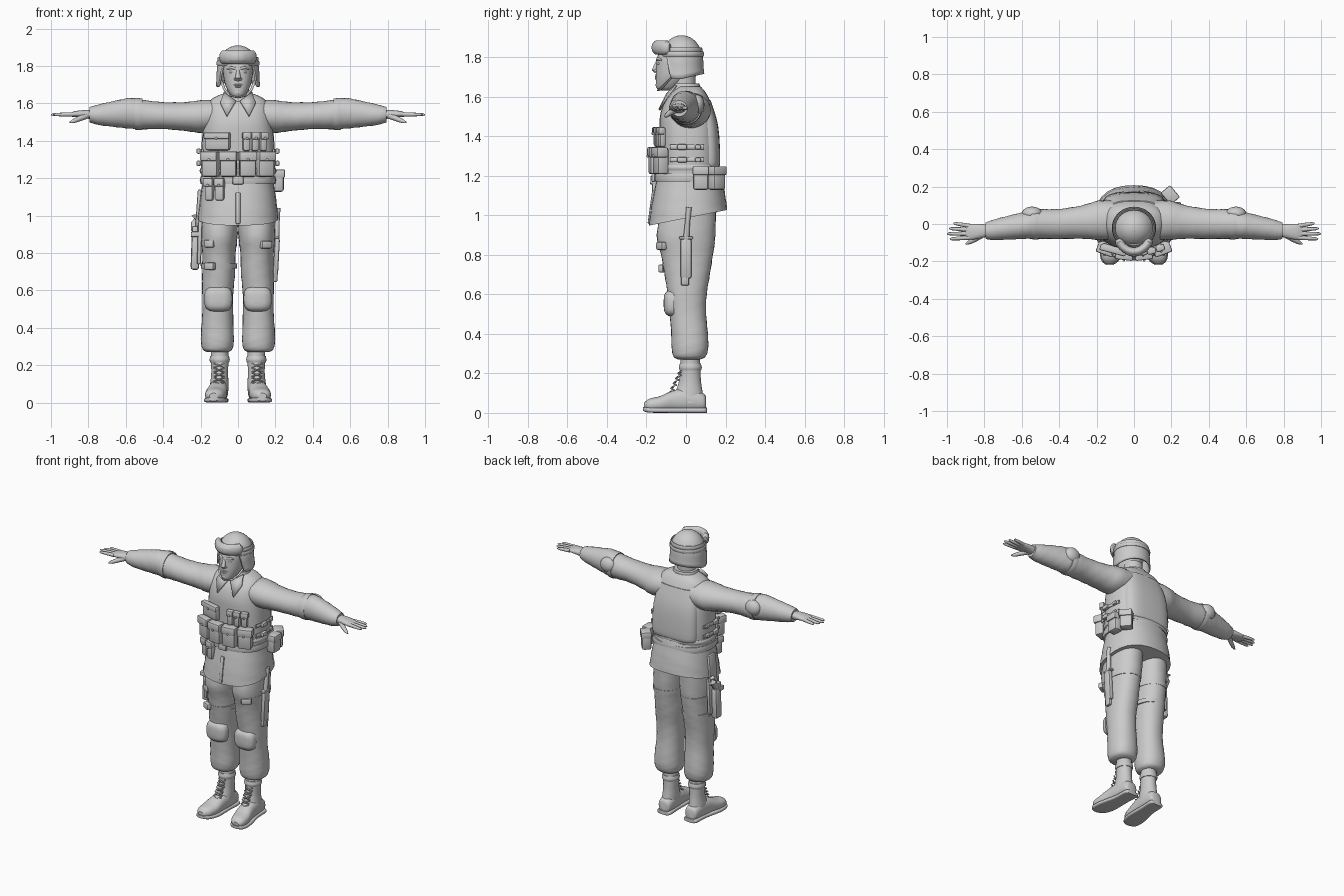
import bpy, bmesh
from math import sin, cos, pi, radians, copysign
from mathutils import Vector, Matrix, Euler

old_cube = bpy.data.objects.get("Cube")
if old_cube:
    bpy.data.objects.remove(old_cube, do_unlink=True)

grey = bpy.data.materials.new("plain grey")
grey.use_nodes = True
colour = (.6, .6, .6, 1)
grey.diffuse_color = colour
grey.node_tree.nodes["Principled BSDF"].inputs["Base Color"].default_value = colour


def finish(name, bm, mirror=False, angle=40):
    """Turn a bmesh into a smooth object, mirrored over x when asked."""
    bmesh.ops.recalc_face_normals(bm, faces=bm.faces)
    mesh = bpy.data.meshes.new(name)
    bm.to_mesh(mesh)
    bm.free()
    mesh.materials.append(grey)
    mesh.shade_smooth()
    mesh.set_sharp_from_angle(angle=radians(angle))
    obj = bpy.data.objects.new(name, mesh)
    bpy.context.collection.objects.link(obj)
    if mirror:
        mod = obj.modifiers.new("Mirror", "MIRROR")
        mod.use_mirror_merge = False
    return obj


def skin(bm, rings, caps=True):
    """Bridge closed rings of points with quads."""
    loops = [[bm.verts.new(p) for p in ring] for ring in rings]
    for low, high in zip(loops, loops[1:]):
        for i in range(len(low)):
            j = (i + 1) % len(low)
            bm.faces.new((low[i], low[j], high[j], high[i]))
    if caps:
        bm.faces.new(loops[0])
        bm.faces.new(loops[-1])


def smooth_rows(rows, steps):
    """Catmull-Rom interpolation through the section rows."""
    rows = [Vector(r) for r in rows]
    padded = [rows[0]] + rows + [rows[-1]]
    out = []
    for a, b, c, d in zip(padded, padded[1:], padded[2:], padded[3:]):
        for k in range(steps):
            t = k / steps
            out.append(b + (c - a) * (t / 2) + (a * 2 - b * 5 + c * 4 - d) * (t * t / 2)
                       + (b * 3 - a - c * 3 + d) * (t ** 3 / 2))
    return out + [rows[-1]]


def loft(name, axis, rows, power=2.0, mirror=False, shear=0, fold=0, steps=4, sides=28):
    """Rows are (position, centre a, centre b, radius a, radius b) along the axis."""
    rings = []
    for n, (t, a, b, ra, rb) in enumerate(smooth_rows(rows, steps)):
        ring = []
        for i in range(sides):
            ang = 2 * pi * i / sides
            bump = 1 + fold * sin(3 * ang + n * 1.3) * sin(n * .9 + ang)
            u = a + ra * bump * copysign(abs(cos(ang)) ** (2 / power), cos(ang))
            v = b + rb * bump * copysign(abs(sin(ang)) ** (2 / power), sin(ang))
            p = {"x": (t, u, v), "y": (u, t, v), "z": (u, v, t + shear * v)}[axis]
            ring.append(p)
        rings.append(ring)
    bm = bmesh.new()
    skin(bm, rings)
    return finish(name, bm, mirror)


def tube(name, points, radii, mirror=False, flat=1.0, sides=10):
    """Sweep an ellipse along points; flat scales its upright radius."""
    pts = [Vector(p) for p in points]
    rings = []
    for i, p in enumerate(pts):
        along = (pts[min(i + 1, len(pts) - 1)] - pts[max(i - 1, 0)]).normalized()
        guide = Vector((0, 1, 0)) if abs(along.z) > .9 else Vector((0, 0, 1))
        side = along.cross(guide).normalized()
        up = side.cross(along)
        r = radii[i] if isinstance(radii, (list, tuple)) else radii
        rings.append([p + side * r * cos(2 * pi * k / sides) + up * r * flat * sin(2 * pi * k / sides)
                      for k in range(sides)])
    bm = bmesh.new()
    skin(bm, rings)
    return finish(name, bm, mirror)


def box(name, centre, size, turn=(0, 0, 0), bevel=.008, mirror=False):
    rot = Euler([radians(d) for d in turn]).to_matrix().to_4x4()
    bm = bmesh.new()
    bmesh.ops.create_cube(bm, size=1, matrix=Matrix.Translation(centre) @ rot @ Matrix.Diagonal((*size, 1)))
    bmesh.ops.bevel(bm, geom=bm.edges[:], offset=min(bevel, min(size) * .4), segments=2,
                    profile=.5, affect="EDGES")
    return finish(name, bm, mirror)


def ball(name, centre, size, mirror=False):
    bm = bmesh.new()
    bmesh.ops.create_uvsphere(bm, u_segments=20, v_segments=12, radius=1,
                              matrix=Matrix.Translation(centre) @ Matrix.Diagonal((*size, 1)))
    return finish(name, bm, mirror)


def arc(cx, cy, rx, ry, z, start, end, count=16):
    """Points on a level arc; zero degrees faces the front."""
    angles = [radians(start + (end - start) * i / count) for i in range(count + 1)]
    return [(cx + rx * sin(a), cy - ry * cos(a), z) for a in angles]


# Jacket, vest and belt
loft("jacket_skirt", "z", [(.985, 0, .01, .216, .2), (1.08, 0, .01, .205, .186), (1.2, 0, .01, .188, .16)],
     2.3, shear=.2, fold=.012)
loft("vest", "z", [(1.17, 0, .01, .193, .15), (1.3, 0, .015, .198, .147), (1.42, 0, .012, .192, .146),
                   (1.5, 0, .008, .182, .14), (1.57, 0, .008, .17, .118), (1.62, 0, .015, .145, .085),
                   (1.65, 0, .015, .09, .06)], 2.6)
loft("back_panel", "z", [(1.24, 0, .1, .15, .06), (1.27, 0, .1, .165, .073), (1.45, 0, .09, .16, .073),
                         (1.58, 0, .07, .13, .055)], 3)
loft("vest_hem", "z", [(1.225, 0, .012, .2, .155), (1.24, 0, .012, .205, .159), (1.255, 0, .012, .2, .155)], 2.5)
loft("belt", "z", [(1.17, 0, .01, .2, .167), (1.19, 0, .01, .205, .171), (1.21, 0, .01, .2, .167)], 2.4, steps=1)
box("belt_buckle", (0, -.165, 1.19), (.06, .018, .045))
box("jacket_placket", (0, -.176, 1.04), (.025, .014, .17), (-8, 0, 0))
loft("collar", "z", [(1.6, 0, .005, .1, .085), (1.64, 0, 0, .083, .075), (1.665, 0, 0, .075, .068)], 2.2)

bm = bmesh.new()
bm.faces.new([bm.verts.new(p) for p in ((.012, -.1, 1.615), (.075, -.055, 1.66), (.095, -.1, 1.605),
                                        (.06, -.14, 1.535))])
flap = finish("collar_flap", bm, mirror=True)
flap.modifiers.new("Solidify", "SOLIDIFY").thickness = .012

# Arms, elbow pads and hands
loft("sleeve", "x", [(.1, .02, 1.54, .1, .08), (.19, .02, 1.53, .105, .088), (.28, .01, 1.53, .09, .076),
                     (.4, 0, 1.535, .08, .072), (.5, 0, 1.54, .078, .079), (.57, -.005, 1.547, .074, .082),
                     (.64, -.015, 1.545, .068, .072), (.74, -.03, 1.54, .056, .056),
                     (.78, -.035, 1.54, .047, .046), (.795, -.035, 1.54, .042, .04)],
     mirror=True, fold=.03)
ball("elbow_pad", (.545, .055, 1.56), (.055, .038, .05), mirror=True)
loft("elbow_strap", "x", [(.51, 0, 1.542, .082, .083), (.53, 0, 1.543, .083, .086), (.55, 0, 1.545, .08, .085)],
     mirror=True)
loft("palm", "x", [(.77, -.035, 1.54, .03, .026), (.82, -.038, 1.543, .038, .022),
                   (.87, -.042, 1.543, .042, .016), (.9, -.042, 1.54, .036, .01)], 2.3, mirror=True)
for i, tip in enumerate((.965, .988, 1, .985)):
    base = Vector((.88, -.01 - .021 * i, 1.542))
    end = Vector((tip, .004 - .028 * i, 1.54))
    tube("finger", [base, base.lerp(end, .5), base.lerp(end, .9), end], [.012, .0105, .008, .003], mirror=True)
tube("thumb", [(.81, -.055, 1.535), (.85, -.082, 1.518), (.88, -.098, 1.505), (.9, -.106, 1.498)],
     [.018, .014, .011, .004], mirror=True)

# Trousers, knee pads and thigh straps
loft("trouser_leg", "z", [(1.05, .095, .015, .095, .14), (.9, .1, 0, .098, .148), (.8, .102, .005, .09, .13),
                          (.7, .103, .006, .088, .115), (.6, .108, .006, .083, .1), (.5, .108, .01, .082, .092),
                          (.4, .11, .018, .087, .092), (.33, .11, .02, .088, .093),
                          (.285, .11, .018, .078, .082), (.27, .108, .015, .055, .055)],
     2.2, mirror=True, fold=.02)
loft("knee_pad", "y", [(-.06, .105, .555, .076, .07), (-.09, .105, .555, .07, .064),
                       (-.108, .105, .555, .045, .045), (-.113, .105, .555, .015, .015)], 3, mirror=True)
for height in (.85, .73):
    loft("thigh_strap", "z", [(height - .013, .102, .005, .096, .13 + (height - .8) * .17),
                              (height + .013, .102, .004, .098, .134 + (height - .8) * .17)], 2.2,
         mirror=height > .8, steps=1)
    box("strap_clip", (-.15, -.115, height), (.06, .03, .04), (0, 0, -30))
bpy.data.objects["thigh_strap.001"].scale.x = -1
box("strap_clip_left", (.15, -.125, .845), (.065, .03, .04), (0, 0, 30))

# Boots
loft("boot_shaft", "z", [(.3, .1, .022, .046, .048), (.24, .098, .022, .047, .05), (.16, .098, .02, .045, .056),
                         (.1, .1, .015, .049, .07), (.05, .103, .01, .05, .085)], mirror=True)
loft("boot_foot", "y", [(.1, .1, .05, .03, .035), (.085, .1, .055, .044, .045), (.02, .102, .065, .05, .06),
                        (-.06, .108, .06, .052, .055), (-.13, .118, .045, .057, .04),
                        (-.185, .126, .04, .047, .032), (-.212, .13, .036, .022, .015)], 2.3, mirror=True)
loft("boot_sole", "y", [(.106, .1, .013, .03, .013), (.09, .1, .013, .049, .013), (0, .104, .013, .05, .013),
                        (-.12, .117, .013, .063, .013), (-.19, .127, .015, .05, .013),
                        (-.218, .13, .02, .02, .01)], 4, mirror=True)
loft("boot_cuff", "z", [(.215, .098, .022, .05, .054), (.23, .098, .022, .054, .058), (.25, .098, .022, .05, .053)],
     mirror=True)
for i in range(5):
    z = .1 + .025 * i
    y = -.085 + .012 * i
    for lean in (-1, 1):
        tube("boot_lace", [(.075, y + .012, z + lean * .01), (.101, y - .002, z), (.128, y + .012, z - lean * .01)],
             .005, mirror=True, sides=6)

# Head and face
loft("neck", "z", [(1.58, 0, .005, .07, .068), (1.64, 0, -.01, .06, .06), (1.72, 0, -.015, .06, .065)])
loft("head", "z", [(1.632, 0, -.1, .02, .03), (1.645, 0, -.095, .04, .055), (1.69, 0, -.073, .065, .08),
                   (1.74, 0, -.057, .077, .095), (1.8, 0, -.042, .082, .104), (1.86, 0, -.03, .07, .085)], 2.2)
tube("nose", [(0, -.14, 1.785), (0, -.15, 1.76), (0, -.158, 1.735), (0, -.15, 1.723)], [.008, .011, .016, .009])
ball("nostril", (.013, -.15, 1.731), (.009, .012, .008), mirror=True)
for z, width in ((1.7, .026), (1.69, .022)):
    ball("lip", (0, -.144, z), (width, .014, .006))
ball("chin", (0, -.132, 1.658), (.027, .022, .018))
ball("eye", (.032, -.134, 1.768), (.015, .012, .008), mirror=True)
tube("brow", [(.012, -.145, 1.785), (.035, -.142, 1.792), (.058, -.125, 1.785)], [.006, .008, .004], mirror=True)
tube("chin_strap", [(.09, -.05, 1.72), (.072, -.095, 1.675), (.045, -.125, 1.642), (0, -.14, 1.632)], .008,
     mirror=True, flat=.6)

# Helmet: a dome whose rim rises over the face
def helmet_ring(k, steps, sides=48):
    ring = []
    for i in range(sides):
        ang = 2 * pi * i / sides
        front = -sin(ang)
        t = min(1, max(0, (front - .45) / .3))
        rim = 1.69 + .125 * t * t * (3 - 2 * t) + .025 * max(0, -front)
        z = rim + (1.909 - rim) * sin(pi / 2 * k / steps)
        f = max(.02, 1 - max(0, (z - 1.76) / .15) ** 2.3) ** .5
        f *= 1 + .04 * max(0, 1 - k / 2)
        ring.append((.114 * f * cos(ang), -.022 + .11 * f * sin(ang), z))
    return ring


bm = bmesh.new()
skin(bm, [helmet_ring(k, 14) for k in range(15)], caps=False)
bm.verts.ensure_lookup_table()
bm.faces.new(bm.verts[-48:])
helmet = finish("helmet", bm)
helmet.modifiers.new("Solidify", "SOLIDIFY").thickness = .01
tube("helmet_band", arc(0, -.022, .111, .108, 1.815, 0, 360, 40), .005, flat=2.5)

# Goggles resting on the helmet
tube("goggle_frame", arc(0, -.022, .098, .126, 1.848, -62, 62), [.012] + [.023] * 15 + [.012], flat=1.6, sides=14)
tube("goggle_lens", arc(0, -.022, .102, .144, 1.848, -48, 48), [.004] + [.008] * 15 + [.004], flat=3, sides=12)
tube("goggle_strap", arc(0, -.022, .105, .1, 1.835, 55, 305, 28), .005, flat=3)


# Pouches fitted to the curve of the chest
def pouch(name, x, z, w, h, d):
    y = .012 - .148 * (1 - abs(x / .2) ** 2.6) ** (1 / 2.6) - d / 2 + .008
    turn = (0, 0, x * 140)
    box(name, (x, y, z), (w, d, h), turn, .012)
    box(name + "_flap", (x + x * .04, y - .006, z + h * .32), (w + .008, d, h * .38), turn, .008)
    ball(name + "_stud", (x * 1.08, y - d / 2 - .007, z + h * .18), (.007, .006, .007))


for x in (-.145, -.05, .05, .145):
    pouch("magazine_pouch", x, 1.275, .088, .135, .06)
pouch("radio_pouch", -.108, 1.397, .135, .095, .035)
for x in (.045, .09, .135):
    pouch("small_pouch", x, 1.395, .04, .1, .035)
for x in (-.15, -.095):
    pouch("belt_pouch", x, 1.14, .048, .12, .05)

# Side buckles and hip pouches
for z in (1.28, 1.345):
    tube("side_strap", [(.19, -.08, z), (.207, 0, z), (.195, .09, z)], .006, mirror=True, flat=2)
    box("side_buckle", (.21, -.02, z), (.025, .05, .028), mirror=True)
    box("side_slider", (.205, .06, z), (.02, .03, .024), mirror=True)
for x, y, turn in ((.215, .075, 0), (.19, .155, 40)):
    box("hip_pouch", (x, y, 1.185), (.06, .078, .115), (0, 0, turn), .014)
    box("hip_pouch_flap", (x + .004, y, 1.225), (.066, .084, .045), (0, 0, turn))

# Knife sheath on the left thigh
box("knife_sheath", (.205, .0, .78), (.028, .055, .2), (0, 3, 0), .01)
box("sheath_tip", (.2, -.005, .67), (.022, .042, .05), (0, 3, 0))
tube("knife_grip", [(.205, 0, .87), (.21, .008, .97), (.212, .015, 1.04)], [.016, .013, .015])
box("knife_guard", (.206, 0, .885), (.03, .07, .014))

# Holster on the right thigh
box("holster_hanger", (-.212, .02, 1.04), (.02, .075, .2), (0, 4, 0))
box("holster_plate", (-.205, .0, .86), (.022, .11, .24), (0, 2, 0), .01)
box("holster", (-.228, .0, .81), (.045, .062, .2), (0, 2, 0), .014)
box("holster_clip", (-.225, -.03, .9), (.055, .05, .03))
box("pistol_slide", (-.23, -.008, .92), (.03, .05, .05), bevel=.006)
tube("pistol_grip", [(-.23, .01, .92), (-.23, .04, .965), (-.232, .052, 1.0)], [.02, .02, .017])
